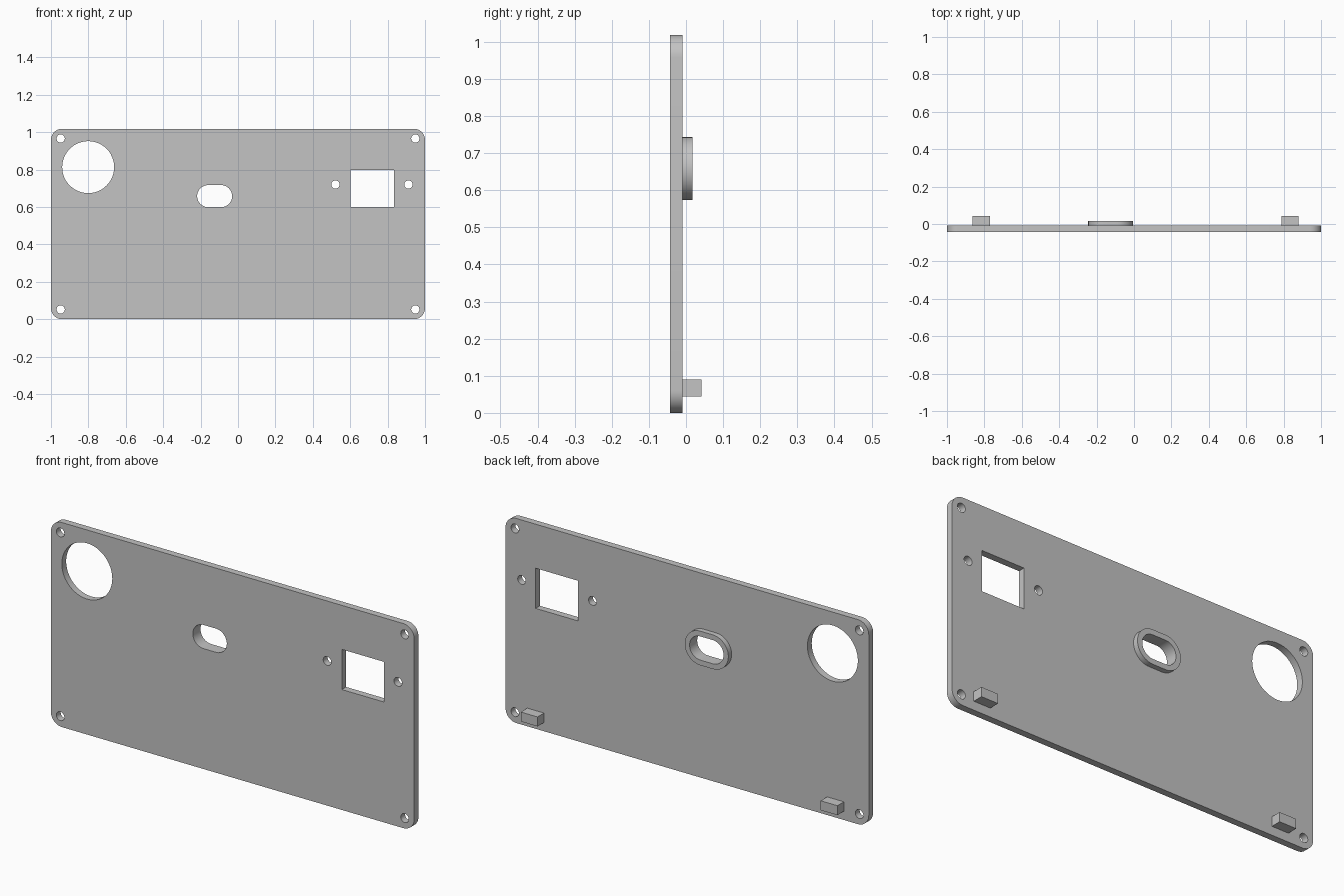
import bpy
import bmesh
from math import sin, cos, pi, radians
from mathutils import Matrix, Vector

if "Cube" in bpy.data.objects:
    bpy.data.objects.remove(bpy.data.objects["Cube"], do_unlink=True)

grey = bpy.data.materials.new("light grey")
grey.use_nodes = True
grey.diffuse_color = (0.55, 0.55, 0.55, 1)
grey.node_tree.nodes["Principled BSDF"].inputs["Base Color"].default_value = grey.diffuse_color

BACK = -0.009    # rear face of the panel
FRONT = -0.043   # front face of the panel


def rounded(cx, cz, w, h, r=0.0, steps=12):
    """Outline of a rectangle with rounded corners."""
    if r == 0:
        steps = 0
    points = []
    for corner, (sx, sz) in enumerate([(1, 1), (-1, 1), (-1, -1), (1, -1)]):
        for i in range(steps + 1):
            a = (corner + i / max(steps, 1)) * pi / 2
            p = Vector((cx + sx * (w / 2 - r) + r * cos(a),
                        cz + sz * (h / 2 - r) + r * sin(a), 0))
            if not points or (p - points[-1]).length > 1e-4:
                points.append(p)
    if (points[0] - points[-1]).length < 1e-4:
        points.pop()
    return points


def circle(cx, cz, r):
    return rounded(cx, cz, 2 * r, 2 * r, r)


def slab(name, outlines, y0, y1):
    """Fill the first outline, leave the others open, and give it depth."""
    curve = bpy.data.curves.new(name, "CURVE")
    curve.dimensions = "2D"
    curve.fill_mode = "BOTH"
    curve.extrude = (y1 - y0) / 2
    for outline in outlines:
        spline = curve.splines.new("POLY")
        spline.points.add(len(outline) - 1)
        for point, co in zip(spline.points, outline):
            point.co = (*co, 1)
        spline.use_cyclic_u = True
    helper = bpy.data.objects.new(name + " outline", curve)
    bpy.context.collection.objects.link(helper)
    bpy.context.view_layer.update()
    graph = bpy.context.evaluated_depsgraph_get()
    mesh = bpy.data.meshes.new_from_object(helper.evaluated_get(graph))
    bpy.data.objects.remove(helper, do_unlink=True)

    # stand the slab upright and weld caps to walls
    bm = bmesh.new()
    bm.from_mesh(mesh)
    bm.transform(Matrix.Translation((0, (y0 + y1) / 2, 0)) @ Matrix.Rotation(pi / 2, 4, "X"))
    bmesh.ops.remove_doubles(bm, verts=bm.verts, dist=1e-5)
    bmesh.ops.recalc_face_normals(bm, faces=bm.faces)
    bm.to_mesh(mesh)
    bm.free()
    mesh.materials.clear()
    mesh.materials.append(grey)

    obj = bpy.data.objects.new(name, mesh)
    bpy.context.collection.objects.link(obj)
    bpy.ops.object.select_all(action="DESELECT")
    obj.select_set(True)
    bpy.context.view_layer.objects.active = obj
    bpy.ops.object.shade_smooth_by_angle(angle=radians(30))


# Openings: large round port, slot, square socket, screw holes
slot = rounded(-0.125, 0.658, 0.187, 0.118, 0.059)
openings = [circle(-0.801, 0.813, 0.139), slot, rounded(0.718, 0.699, 0.233, 0.2)]
openings += [circle(x, 0.72, 0.022) for x in (0.521, 0.911)]
openings += [circle(x, z, 0.022) for x in (-0.948, 0.948) for z in (0.052, 0.966)]

# Panel with its openings
slab("panel", [rounded(0, 0.509, 2, 1.018, 0.06)] + openings, FRONT, BACK)

# Raised collar around the slot on the rear
slab("slot_collar", [rounded(-0.125, 0.658, 0.24, 0.17, 0.085), slot], BACK, 0.017)

# Two locating blocks on the rear, near the bottom
for name, x in (("right_block", -0.817), ("left_block", 0.834)):
    slab(name, [rounded(x, 0.067, 0.092, 0.047)], BACK, 0.042)
